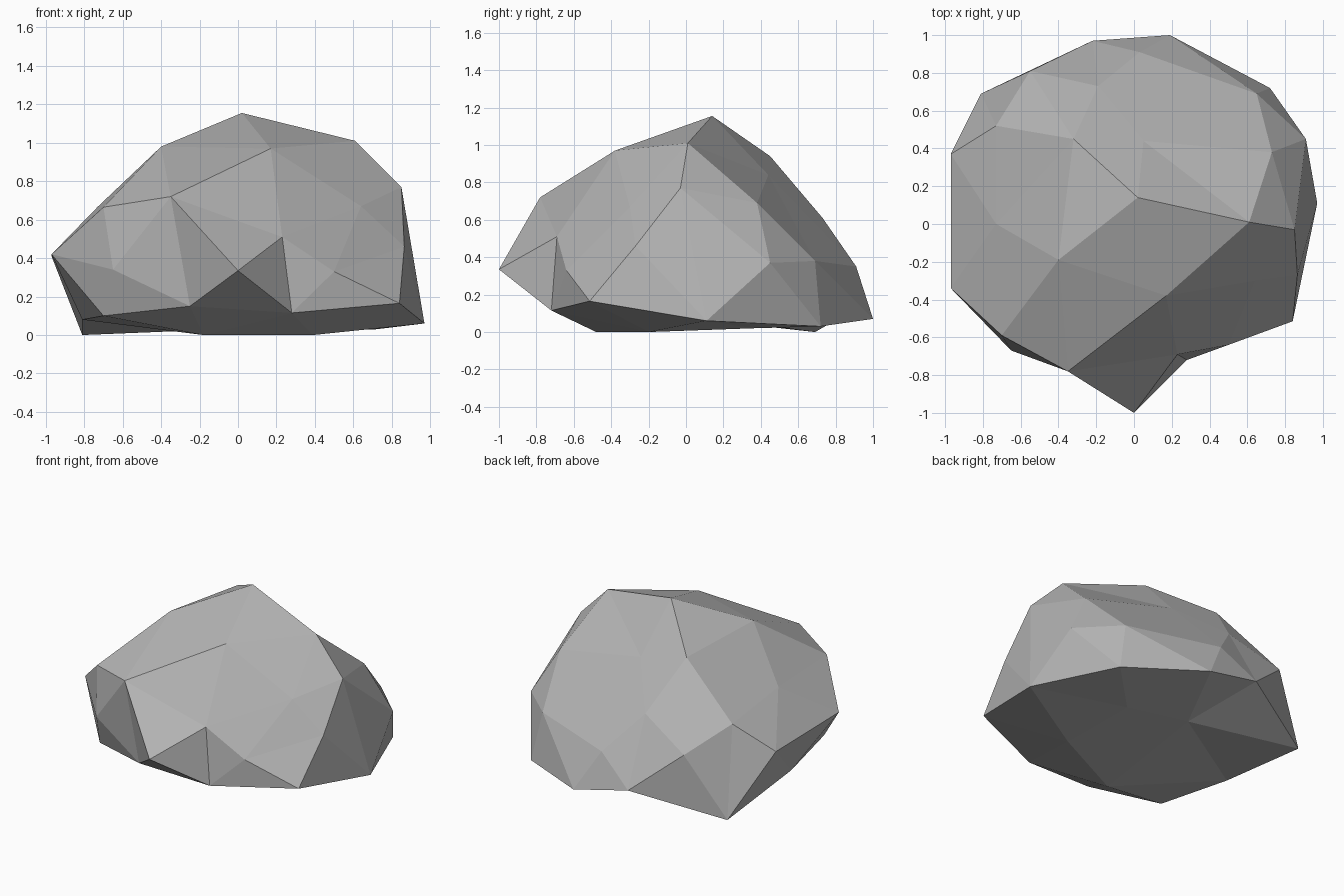
import bpy, bmesh
from mathutils import Vector

# Corner points of the faceted boulder, by ring
CROWN = [(.02, .14, 1.155), (-.40, -.19, .98), (.61, .01, 1.01), (.17, -.38, .97),
         (-.32, .45, .94), (.05, .44, .84)]
SHOULDER = [(-.35, -.78, .72), (-.70, -.59, .665), (-.73, 0, .667), (-.73, .52, .60),
            (-.19, .73, .61), (.73, .38, .69), (.85, -.03, .77), (.64, -.30, .67),
            (.23, -.69, .51)]
WAIST = [(-.97, -.34, .42), (-.65, -.67, .34), (0, -1, .335), (.50, -.64, .33),
         (.865, -.27, .46), (.91, .45, .37), (.65, .69, .38), (.03, .91, .35),
         (-.55, .81, .44), (-.97, .37, .41)]
FOOT = [(.84, -.515, .165), (.28, -.72, .115), (-.25, -.76, .15), (-.70, -.56, .10),
        (-.81, -.03, .08), (.97, .11, .06), (.72, .72, .03), (.19, 1, .07),
        (-.22, .97, .16), (-.81, .69, 0)]
UNDERSIDE = [(-.18, -.48, 0), (.39, -.20, 0), (.36, .36, .02), (-.07, .46, .03)]
points = [Vector(p) for p in CROWN + SHOULDER + WAIST + FOOT + UNDERSIDE]

# Triangulate as a faceted ball, then push every corner to its real place,
# which keeps the shallow hollows that a plain hull would fill
centre = Vector((0, 0, .42))
bm = bmesh.new()
place = {bm.verts.new((p - centre).normalized()): p for p in points}
bmesh.ops.convex_hull(bm, input=list(bm.verts))
bmesh.ops.recalc_face_normals(bm, faces=list(bm.faces))
for v, p in place.items():
    v.co = p

mesh = bpy.data.meshes.new("boulder")
bm.to_mesh(mesh)
bm.free()

# Plain grey stone
stone = bpy.data.materials.new("grey stone")
stone.diffuse_color = (.46, .46, .46, 1)
mesh.materials.append(stone)
bpy.context.collection.objects.link(bpy.data.objects.new("boulder", mesh))
